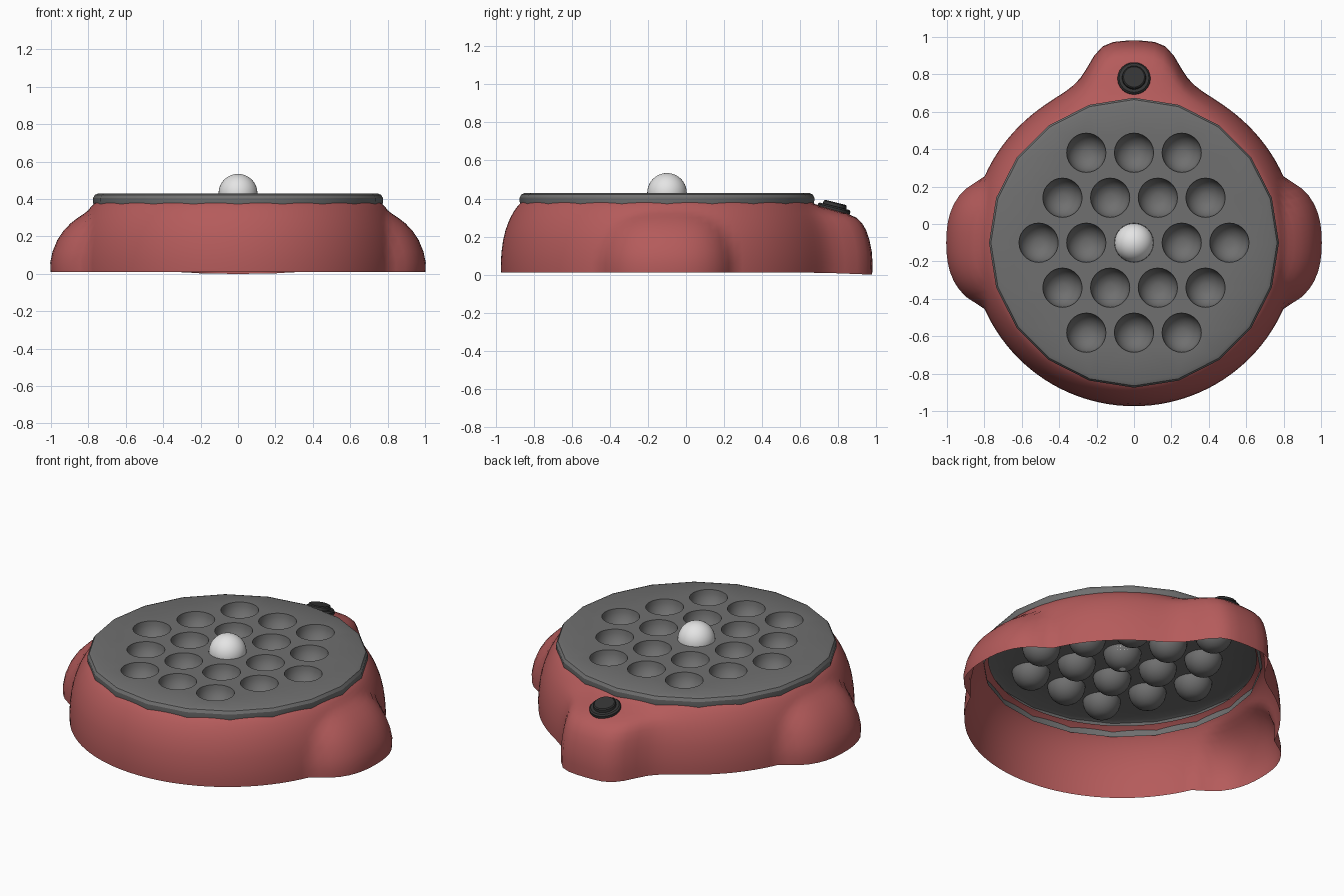
import bpy, bmesh, math
from mathutils import Vector, Matrix

if "Cube" in bpy.data.objects:
    bpy.data.objects.remove(bpy.data.objects["Cube"])

CY = -0.10          # centre of the round grill in y
CUP_R = 0.105
TOP = 0.43


def material(name, rgb):
    m = bpy.data.materials.new(name)
    m.diffuse_color = (*rgb, 1)
    m.use_nodes = True
    m.node_tree.nodes["Principled BSDF"].inputs["Base Color"].default_value = m.diffuse_color
    return m


red = material("red_shell", (0.46, 0.105, 0.105))
grey = material("grey_plate", (0.16, 0.16, 0.16))
white = material("white_ball", (0.78, 0.78, 0.78))
black = material("black_knob", (0.035, 0.035, 0.035))


def finish(name, bm, mat, angle=35):
    me = bpy.data.meshes.new(name)
    bm.to_mesh(me)
    bm.free()
    ob = bpy.data.objects.new(name, me)
    bpy.context.collection.objects.link(ob)
    me.materials.append(mat)
    bpy.ops.object.select_all(action='DESELECT')
    ob.select_set(True)
    bpy.context.view_layer.objects.active = ob
    bpy.ops.object.shade_smooth_by_angle(angle=math.radians(angle))
    return ob


def ring(bm, x, y, z, r, n):
    return [bm.verts.new((x + r * math.cos(2 * math.pi * i / n),
                          y + r * math.sin(2 * math.pi * i / n), z)) for i in range(n)]


def skin(bm, rings, flip=False):
    # joins rings listed from bottom to top, normals outward unless flipped
    for a, b in zip(rings, rings[1:]):
        n = len(a)
        for i in range(n):
            k = (i + 1) % n
            q = [a[i], a[k], b[k], b[i]]
            bm.faces.new(q[::-1] if flip else q)


def ang_dist(a, b):
    return abs((a - b + 180) % 360 - 180)


# body shell: round wall with two side bulges and a back lobe
# rows: height, wall radius, side bulge strength, back lobe strength
ROWS = [(0.010, 0.872, 1.00, 1.00), (0.06, 0.874, 1.00, 1.00), (0.12, 0.870, 0.93, 1.00),
        (0.18, 0.862, 0.80, 0.98), (0.23, 0.850, 0.64, 0.96), (0.27, 0.836, 0.45, 0.92),
        (0.30, 0.823, 0.25, 0.83), (0.32, 0.812, 0.10, 0.66), (0.34, 0.800, 0.0, 0.38),
        (0.36, 0.785, 0.0, 0.10), (0.375, 0.770, 0.0, 0.0), (0.395, 0.740, 0.0, 0.0)]
bm = bmesh.new()
rings, N = [], 120
for z, base, side, back in ROWS:
    loop = []
    for i in range(N):
        t = 360 * i / N
        d = min(ang_dist(t, 0), ang_dist(t, 180)) / 23
        lobe = 1 / (1 + (ang_dist(t, 90) / 14.5) ** 5)
        r = base + 0.13 * max(0, side - d ** 3) + 0.207 * back * lobe
        a = math.radians(t)
        zz = z - (0.01 * lobe if z < 0.02 else 0)
        loop.append(bm.verts.new((r * math.cos(a), CY + r * math.sin(a), zz)))
    rings.append(loop)
skin(bm, rings)
finish("body_shell", bm, red, 50)

# grill plate: thin skirt, bevelled rim, top pierced by round cups
bm = bmesh.new()
rim = [ring(bm, 0, CY, z, r, 20) for z, r in
       ((0.335, 0.765), (0.375, 0.774), (0.405, 0.775), (0.422, 0.765), (TOP, 0.745))]
skin(bm, rim)
borders = [rim[-1]]
SEG = 28
for row, count in enumerate((3, 4, 5, 4, 3)):
    for c in range(count):
        x, y = (c - (count - 1) / 2) * 0.255, CY + (2 - row) * 0.2405
        cup = [ring(bm, x, y, TOP - CUP_R * math.cos(a), CUP_R * math.sin(a), SEG)
               for a in [math.pi / 2 * k / 7 for k in range(1, 8)]]
        skin(bm, cup, flip=True)
        bm.faces.new(cup[0])
        borders.append(cup[-1])
edges = [bm.edges.get((b[i], b[(i + 1) % len(b)])) for b in borders for i in range(len(b))]
res = bmesh.ops.triangle_fill(bm, use_beauty=True, edges=edges, normal=Vector((0, 0, 1)))
for f in res["geom"]:
    if isinstance(f, bmesh.types.BMFace):
        f.normal_update()
        if f.normal.z < 0:
            f.normal_flip()
finish("grill_plate", bm, grey, 30)

# ball resting in the middle cup
bm = bmesh.new()
bmesh.ops.create_uvsphere(bm, u_segments=32, v_segments=20, radius=CUP_R - 0.001,
                          matrix=Matrix.Translation((0, CY, TOP)))
finish("batter_ball", bm, white, 60)

# control knob: stepped disc tilted to the slope of the back lobe
bm = bmesh.new()
steps = [ring(bm, 0, 0, z, r, 24) for z, r in
         ((-0.03, 0.088), (0.018, 0.088), (0.026, 0.08), (0.026, 0.064), (0.042, 0.062), (0.047, 0.056))]
skin(bm, steps)
bm.faces.new(steps[-1])
bm.transform(Matrix.Translation((0, 0.775, 0.334)) @ Matrix.Rotation(math.radians(-14), 4, 'X'))
finish("control_knob", bm, black)
